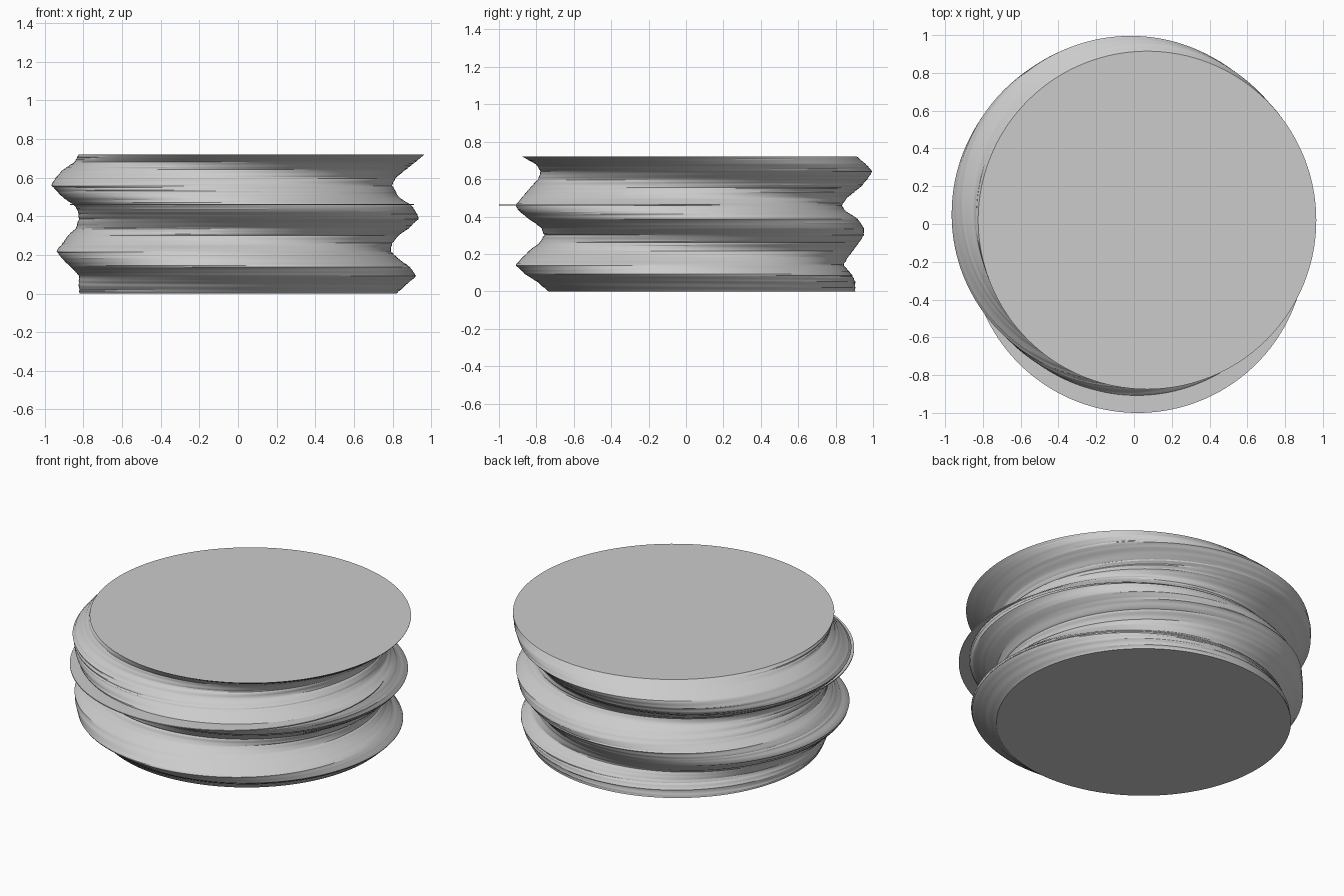
import bpy
import bmesh
import math
import random

random.seed(4)
default_cube = bpy.data.objects.get("Cube")
if default_cube:
    bpy.data.objects.remove(default_cube)

# Section circles up the body: height, centre x, centre y, radius
SECTIONS = [
    (0, 0, .085, .82), (.05, .025, .055, .85), (.09, .05, .015, .872),
    (.14, .01, -.035, .877), (.18, -.04, -.005, .87), (.22, -.075, .03, .865),
    (.26, -.055, .07, .853), (.3, -.025, .097, .855), (.34, .025, .09, .862),
    (.39, .057, .035, .88), (.43, .045, -.02, .873), (.46, .02, -.04, .872),
    (.5, -.04, -.01, .87), (.56, -.085, .055, .882), (.6, -.065, .09, .88),
    (.64, -.02, .11, .887), (.68, .035, .08, .882), (.72, .07, .02, .895),
]
SEGMENTS = 160
RING_COUNT = 110


def section_at(height):
    """Blend the two neighbouring section circles."""
    for low, high in zip(SECTIONS, SECTIONS[1:]):
        if height <= high[0]:
            break
    blend = (height - low[0]) / (high[0] - low[0])
    return [a + (b - a) * blend for a, b in zip(low, high)]


def add_ring(bm, height, centre_x, centre_y, radius):
    ring = []
    for i in range(SEGMENTS):
        angle = math.tau * i / SEGMENTS
        ring.append(bm.verts.new((centre_x + radius * math.cos(angle),
                                  centre_y + radius * math.sin(angle), height)))
    return ring


def loft(name, circles, material):
    """Skin a closed solid through a stack of circles."""
    bm = bmesh.new()
    rings = [add_ring(bm, *circle) for circle in circles]
    for lower, upper in zip(rings, rings[1:]):
        for i in range(SEGMENTS):
            j = (i + 1) % SEGMENTS
            bm.faces.new((lower[i], lower[j], upper[j], upper[i]))
    bm.faces.new(list(reversed(rings[0])))
    bm.faces.new(rings[-1])
    mesh = bpy.data.meshes.new(name)
    bm.to_mesh(mesh)
    bm.free()
    mesh.materials.append(material)
    obj = bpy.data.objects.new(name, mesh)
    bpy.context.collection.objects.link(obj)
    bpy.ops.object.select_all(action="DESELECT")
    obj.select_set(True)
    bpy.context.view_layer.objects.active = obj
    bpy.ops.object.shade_smooth_by_angle(angle=math.radians(30))
    return obj


grey = bpy.data.materials.new("light_grey")
grey.use_nodes = True
colour = (.6, .6, .6, 1)
grey.diffuse_color = colour
grey.node_tree.nodes["Principled BSDF"].inputs["Base Color"].default_value = colour

# Winding body with slightly uneven layers
top = SECTIONS[-1][0]
layers = []
for k in range(RING_COUNT + 1):
    z, x, y, r = section_at(top * k / RING_COUNT)
    wobble = .002 if 0 < k < RING_COUNT else 0
    layers.append((z, x + random.uniform(-wobble, wobble),
                   y + random.uniform(-wobble, wobble), r))
loft("spiral_body", layers, grey)

# Thin layer that slipped towards the front
loft("slipped_layer", [(z, .02, -.11, .89) for z in (.458, .464)], grey)
